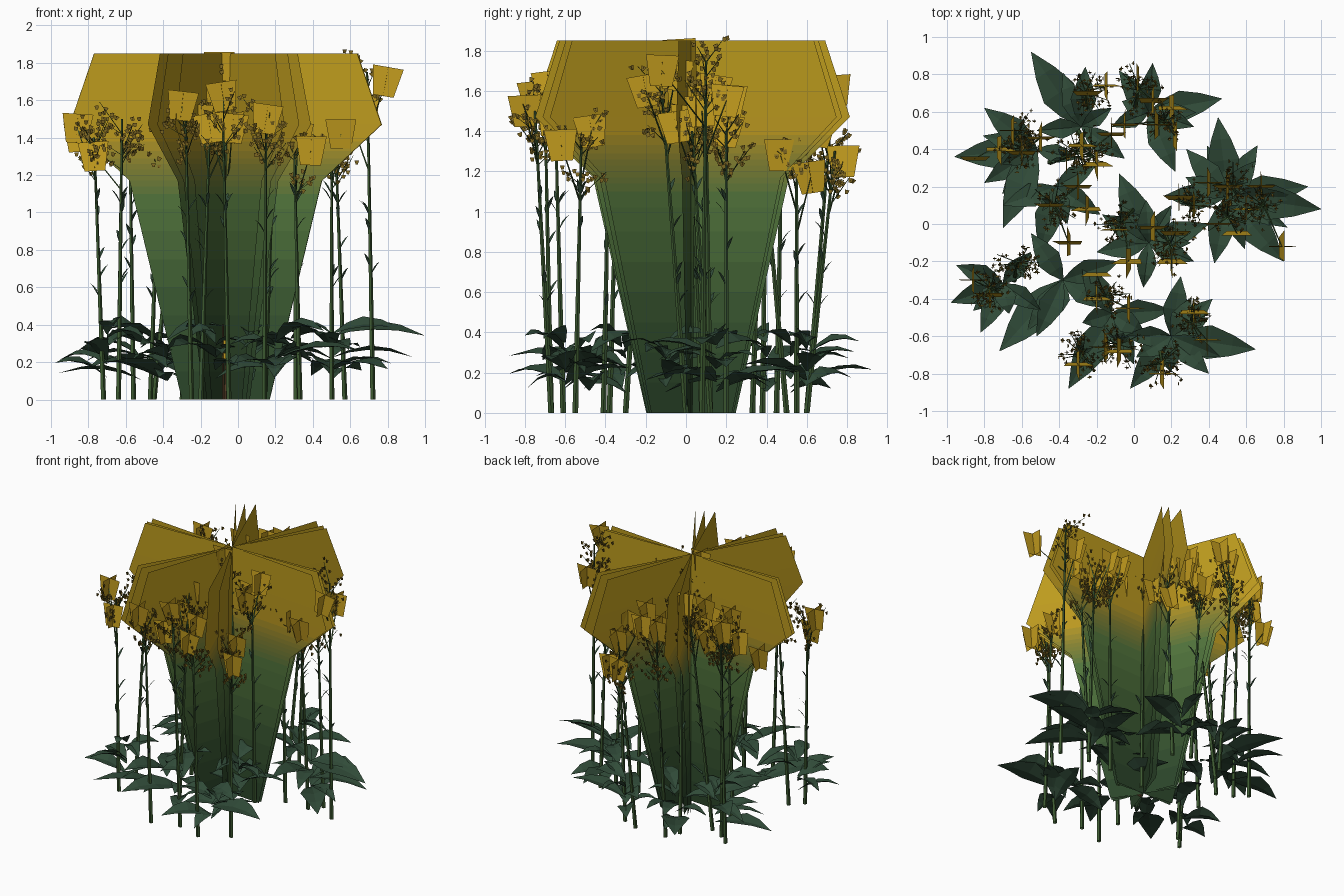
import bpy, bmesh, math, random
from mathutils import Vector as V

if "Cube" in bpy.data.objects:
    bpy.data.objects.remove(bpy.data.objects["Cube"])

random.seed(4)

def material(name, rgb):
    m = bpy.data.materials.new(name)
    m.diffuse_color = (*rgb, 1)
    m.use_nodes = True
    m.node_tree.nodes["Principled BSDF"].inputs["Base Color"].default_value = m.diffuse_color
    return m

def finish(name, bm, mats):
    me = bpy.data.meshes.new(name)
    bm.to_mesh(me)
    bm.free()
    for m in mats:
        me.materials.append(m)
    ob = bpy.data.objects.new(name, me)
    bpy.context.collection.objects.link(ob)
    return ob

def face(bm, pts):
    bm.faces.new([bm.verts.new(p) for p in pts])

def tube(bm, pts, r0, r1, n=4):
    rings = []
    for i, p in enumerate(pts):
        r = r0 + (r1 - r0) * i / (len(pts) - 1)
        rings.append([bm.verts.new(V(p) + V((r * math.cos(2 * math.pi * k / n), r * math.sin(2 * math.pi * k / n), 0)))
                      for k in range(n)])
    for a, b in zip(rings, rings[1:]):
        for k in range(n):
            bm.faces.new((a[k], a[(k + 1) % n], b[(k + 1) % n], b[k]))
    bm.faces.new(rings[-1])

def leaf(bm, base, tip, width, arch, fold, roll=0):
    # lanceolate blade folded along the midrib
    base, tip = V(base), V(tip)
    side = (tip - base).cross(V((0, 0, 1))).normalized()
    side = (side + V((0, 0, roll))).normalized()
    rows = []
    for t, w in ((0, .06), (.22, .65), (.45, 1), (.72, .62), (1, .01)):
        mid = base.lerp(tip, t) + V((0, 0, arch * 4 * t * (1 - t)))
        off = side * width / 2 * w
        up = V((0, 0, fold * w))
        rows.append([bm.verts.new(p) for p in (mid - off + up, mid, mid + off + up)])
    for a, b in zip(rows, rows[1:]):
        for k in (0, 1):
            bm.faces.new((a[k], a[k + 1], b[k + 1], b[k]))

def crossed(bm, c, w_top, w_bot, h, tilt=(0, 0)):
    # pair of crossed trapezoid cards
    for d in (V((1, 0, 0)), V((0, 1, 0))):
        lean = V((tilt[0], tilt[1], 0))
        skew = V((0, 0, lean.dot(d)))
        lo, hi = c - V((0, 0, h / 2)) - lean * h / 2, c + V((0, 0, h / 2)) + lean * h / 2
        face(bm, [lo - d * w_bot / 2 + skew * w_bot / 2, lo + d * w_bot / 2 - skew * w_bot / 2,
                  hi + d * w_top / 2 - skew * w_top / 2, hi - d * w_top / 2 + skew * w_top / 2])

# Colours
yellow = material("yellow", (.54, .33, .013))
stem_green = material("stem_green", (.045, .1, .03))
leaf_green = material("leaf_green", (.03, .07, .04))
bud_olive = material("bud_olive", (.2, .13, .015))
brown = material("brown", (.12, .06, .025))

# Big crossed silhouette cards, green fading to yellow
PROFILE = [(0, .235), (1.17, .515), (1.47, .835), (1.85, .705)]
RAMP = [(0, (.022, .055, .022)), (.5, (.04, .095, .03)), (1.08, (.085, .18, .045)),
        (1.25, (.23, .22, .03)), (1.42, (.5, .32, .014)), (1.85, (.52, .34, .012))]

def lookup(table, z):
    for (z0, a), (z1, b) in zip(table, table[1:]):
        if z <= z1 + 1e-6:
            t = (z - z0) / (z1 - z0)
            if isinstance(a, tuple):
                return tuple(p + (q - p) * t for p, q in zip(a, b))
            return a + (b - a) * t

levels = [0, .15, .3, .45, .6, .75, .9, 1.02, 1.1, 1.14, 1.17, 1.2, 1.23, 1.26, 1.29, 1.33, 1.38, 1.47, 1.6, 1.85]
bands = [material("card_band_%d" % i, lookup(RAMP, (a + b) / 2))
         for i, (a, b) in enumerate(zip(levels, levels[1:]))]
for i, ang in enumerate((-5, 0, 2, 60, 64, 71, 112, 118, 123)):
    bm = bmesh.new()
    d = V((math.cos(math.radians(ang)), math.sin(math.radians(ang)), 0))
    rows = []
    for z in levels:
        w = lookup(PROFILE, z)
        c = V((-.065, .025, z))
        rows.append((bm.verts.new(c - d * w), bm.verts.new(c + d * w)))
    for k, (a, b) in enumerate(zip(rows, rows[1:])):
        bm.faces.new((a[0], a[1], b[1], b[0])).material_index = k
    finish("silhouette_card_%d" % i, bm, bands)

# Stems: base x, y, top x, y, height
STEMS = [(-.72, -.38, -.77, -.34, 1.4), (-.64, -.3, -.62, -.2, 1.5), (-.56, .38, -.58, .4, 1.5),
         (-.64, .45, -.62, .48, 1.58), (-.47, .12, -.42, .1, 1.4), (-.45, .33, -.3, .38, 1.55),
         (-.3, .5, -.22, .36, 1.55), (-.25, .6, -.26, .72, 1.45), (0, .6, .03, .74, 1.3),
         (.12, .55, .17, .55, 1.35), (.14, 0, .2, -.12, 1.6), (0, .08, -.08, 0, 1.7),
         (.31, .12, .3, .1, 1.5), (.5, .12, .5, .03, 1.4), (.57, .2, .52, .2, 1.4),
         (.72, .08, .69, .1, 1.75), (.33, -.55, .3, -.52, 1.35), (.14, -.67, .15, -.75, 1.5),
         (-.05, -.61, -.08, -.65, 1.5), (-.2, -.41, -.15, -.38, 1.5), (-.25, -.67, -.28, -.7, 1.5)]

def stem_point(s, z):
    t = z / s[4]
    return V((s[0] + (s[2] - s[0]) * t, s[1] + (s[3] - s[1]) * t, z))

stems, small = bmesh.new(), bmesh.new()
for s in STEMS:
    tube(stems, [stem_point(s, s[4] * k / 4) for k in range(5)], .015, .006, 5)
    for k in range(5):
        p = stem_point(s, random.uniform(.5, 1.1))
        a = random.uniform(0, 6.28)
        leaf(small, p, p + V((.06 * math.cos(a), .06 * math.sin(a), .08)), .02, .01, .003)

# Flower heads, each on a twig from the nearest stem
FLOWERS = [(-.15, .74, 1.6), (.02, .78, 1.25), (.2, .62, 1.17), (.12, .53, 1.5), (.22, .47, 1.28),
           (-.12, .48, 1.5), (-.2, .32, 1.6), (-.28, .42, 1.68), (-.3, .2, 1.57), (-.45, .1, 1.5),
           (-.35, -.1, 1.6), (-.25, .08, 1.45), (-.1, -.03, 1.78), (.22, -.05, 1.68), (.2, -.2, 1.6),
           (.32, .1, 1.55), (.45, 0, 1.45), (.55, -.05, 1.42), (.5, .2, 1.4), (.68, .2, 1.55),
           (.79, -.12, 1.7), (-.86, -.3, 1.45), (-.77, -.38, 1.3), (-.85, .35, 1.4), (-.6, .38, 1.55),
           (-.65, .5, 1.6), (-.2, -.27, 1.6), (-.03, -.45, 1.45), (-.2, -.4, 1.5), (-.08, -.68, 1.62),
           (-.3, -.75, 1.57), (.15, -.8, 1.5), (.39, -.62, 1.33), (.32, -.47, 1.4)]
MORE = [(.24, .14, 1.6), (.4, .22, 1.55), (.6, .08, 1.5), (-.03, -.2, 1.45), (.1, -.02, 1.55), (-.5, .46, 1.48),
        (-.72, .4, 1.5), (-.36, .34, 1.5), (-.25, .7, 1.58), (.1, .66, 1.4), (-.15, -.66, 1.45), (-.05, .53, 1.6)]
heads, buds, twigs = bmesh.new(), bmesh.new(), bmesh.new()
for f in FLOWERS + MORE:
    c = V(f)
    s = min(STEMS, key=lambda q: (V((q[2], q[3], 0)) - V((f[0], f[1], 0))).length)
    root = stem_point(s, min(s[4], c.z - .08) - .2)
    tube(twigs, [root, root.lerp(c, .6), c], .006, .003, 3)
    crossed(heads, c, .165, .11, .155, (random.uniform(-.18, .18), random.uniform(-.18, .18)))

# Bud sprays around each stem top
for s in STEMS:
    for k in range(11):
        a = random.uniform(0, 6.28)
        r = random.uniform(.06, .14)
        root = stem_point(s, s[4] - random.uniform(0, .28))
        end = root + V((r * math.cos(a), r * math.sin(a), random.uniform(.06, .18)))
        end.z = min(end.z, 1.85)
        tube(twigs, [root, end], .004, .002, 3)
        for j in range(6):
            p = root.lerp(end, .4 + .12 * j) + V([random.uniform(-.03, .03) for _ in range(3)])
            crossed(buds, p, .024, .012, .02, (random.uniform(-.5, .5), random.uniform(-.5, .5)))
finish("stems", stems, [stem_green])
finish("stem_leaflets", small, [leaf_green])
finish("twigs", twigs, [stem_green])
finish("flower_heads", heads, [yellow])
finish("buds", buds, [bud_olive])

# Broad basal leaves: clump centre -> leaf tips
CLUMPS = {(-.52, .4): [(-.96, .36), (-.8, .62), (-.7, -.02), (-.8, .22), (-.3, .35)],
          (-.28, .52): [(-.55, .92), (-.26, .84), (-.05, .35), (-.52, .5), (-.12, .62)],
          (-.42, .2): [(-.5, -.15), (-.18, .05), (-.7, .1), (-.2, .32)],
          (.08, .6): [(-.08, .82), (.47, .67), (.32, .52), (.22, .28), (.1, .86), (-.12, .52)],
          (.5, .15): [(.45, .57), (.93, .2), (1., .08), (.8, -.2), (.43, -.21), (.66, .42), (.16, .15), (.28, .4)],
          (.08, -.1): [(-.08, .27), (-.17, .05), (.05, -.34), (.4, 0), (.32, -.2), (-.2, -.15), (.2, .1)],
          (-.7, -.32): [(-.98, -.42), (-.82, -.58), (-.5, -.46), (-.95, -.22), (-.55, -.15)],
          (-.38, -.3): [(-.72, -.68), (-.52, -.6), (-.08, -.2), (-.55, -.05), (-.15, -.45)],
          (-.12, -.48): [(.2, -.46), (-.35, -.88), (-.28, -.2), (0, -.75)],
          (.2, -.6): [(.25, -.28), (.65, -.67), (.4, -.8), (-.02, -.88), (-.05, -.6), (.42, -.4)]}
leaves = bmesh.new()
for (cx, cy), tips in CLUMPS.items():
    for i, (tx, ty) in enumerate(tips):
        z = .12 + .2 * ((i * 2) % 5) / 4 + random.uniform(-.02, .02)
        ln = math.hypot(tx - cx, ty - cy)
        leaf(leaves, (cx, cy, z), (tx, ty, z + random.uniform(0, .1)), .34 * ln + .03, .04, .02, random.uniform(-.3, .3))
        # shorter second tier between the long leaves
        nx, ny = tips[(i + 1) % len(tips)]
        bx, by = cx + .4 * (tx + nx - 2 * cx), cy + .4 * (ty + ny - 2 * cy)
        if math.hypot(bx - cx, by - cy) > .15:
            z2 = .1 + .25 * ((i * 2 + 2) % 5) / 4
            leaf(leaves, (cx, cy, z2), (bx, by, z2 + random.uniform(-.05, .06)), .12, .04, .015, random.uniform(-.7, .7))
finish("basal_leaves", leaves, [leaf_green])

# Small withered sprout at the centre
bm = bmesh.new()
for k in range(3):
    tube(bm, [(-.065 + .015 * (k - 1), -.02, 0), (-.06 + .02 * (k - 1), -.03, .4 - .06 * k)], .008, .004, 4)
finish("sprout_sticks", bm, [brown])
bm = bmesh.new()
crossed(bm, V((-.085, -.03, .3)), .05, .03, .05)
crossed(bm, V((-.07, -.03, .23)), .04, .025, .04)
finish("sprout_flowers", bm, [yellow])
